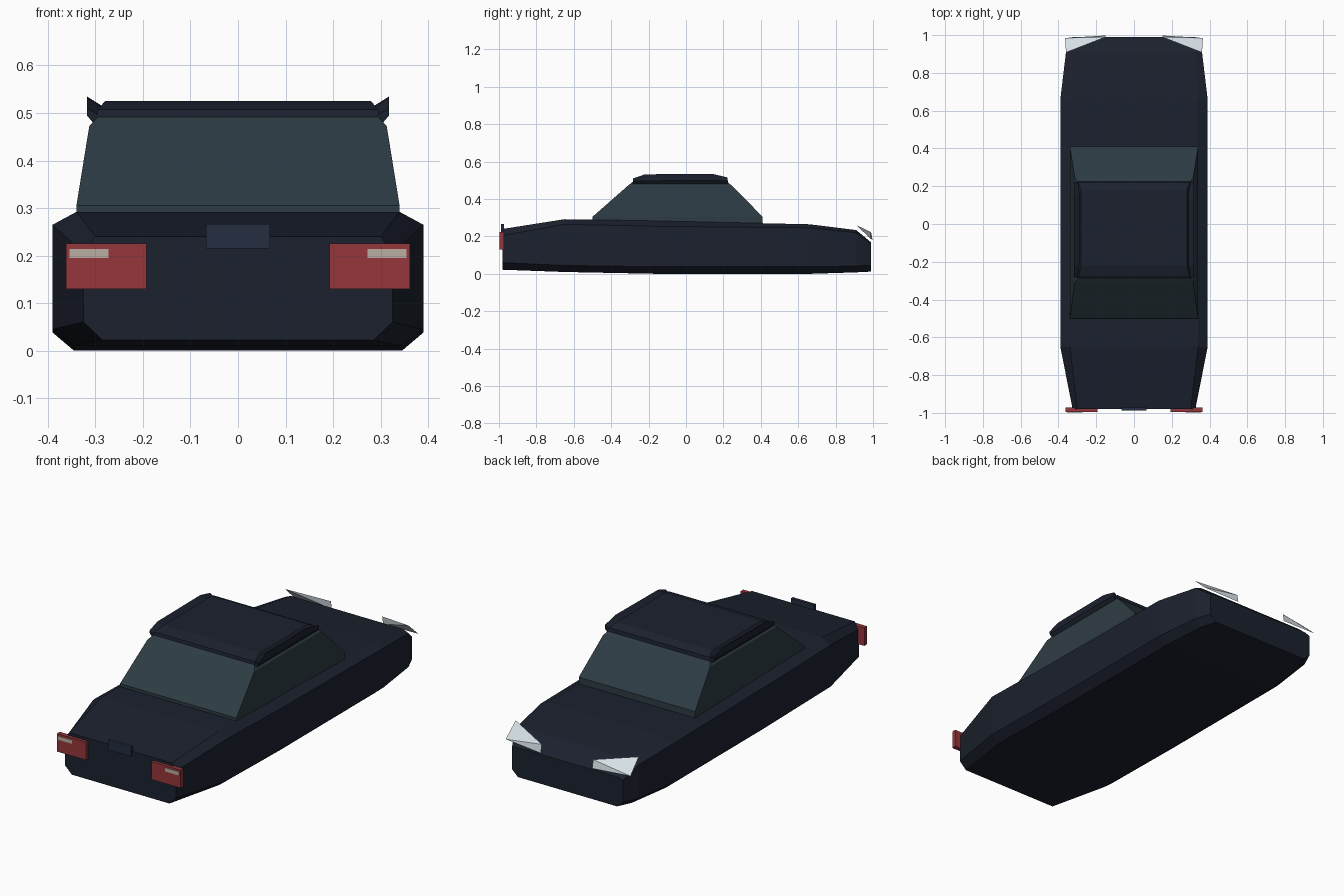
import bpy, bmesh

if "Cube" in bpy.data.objects:
    bpy.data.objects.remove(bpy.data.objects["Cube"])


def material(name, rgb):
    m = bpy.data.materials.new(name)
    m.diffuse_color = (*rgb, 1)
    m.use_nodes = True
    m.node_tree.nodes["Principled BSDF"].inputs["Base Color"].default_value = m.diffuse_color
    return m


PAINT = material("navy_paint", (0.011, 0.015, 0.027))
GLASS = material("dark_glass", (0.026, 0.044, 0.056))
RED = material("red_lens", (0.30, 0.038, 0.045))
CREAM = material("cream_lens", (0.50, 0.42, 0.36))
SILVER = material("silver_lens", (0.68, 0.76, 0.80))
PLATE = material("plate_blue", (0.018, 0.027, 0.050))


def finish(name, bm, mat):
    bmesh.ops.recalc_face_normals(bm, faces=bm.faces)
    mesh = bpy.data.meshes.new(name)
    bm.to_mesh(mesh)
    bm.free()
    mesh.materials.append(mat)
    obj = bpy.data.objects.new(name, mesh)
    bpy.context.collection.objects.link(obj)
    return obj


def loft(name, rings, mat):
    """Skin equal-length rings and cap both ends."""
    bm = bmesh.new()
    vs = [[bm.verts.new(p) for p in r] for r in rings]
    n = len(rings[0])
    for a, b in zip(vs, vs[1:]):
        for i in range(n):
            j = (i + 1) % n
            bm.faces.new((a[i], a[j], b[j], b[i]))
    bm.faces.new(vs[0])
    bm.faces.new(vs[-1])
    return finish(name, bm, mat)


def box(name, x0, x1, y0, y1, z0, z1, mat):
    return loft(name, [[(x0, y, z0), (x1, y, z0), (x1, y, z1), (x0, y, z1)]
                       for y in (y0, y1)], mat)


def rect(y0, y1, w, z):
    return [(-w, y0, z), (w, y0, z), (w, y1, z), (-w, y1, z)]


# Body: octagonal sections along y
# (y, bottom half width, side half width, top half width, bottom, sill, shoulder, top)
stations = [
    (-0.98, 0.285, 0.325, 0.300, 0.022, 0.060, 0.205, 0.240),
    (-0.65, 0.345, 0.390, 0.340, 0.010, 0.045, 0.265, 0.292),
    (-0.15, 0.345, 0.390, 0.340, 0.000, 0.038, 0.254, 0.283),
    (0.66, 0.345, 0.390, 0.340, 0.000, 0.038, 0.246, 0.265),
    (0.91, 0.320, 0.360, 0.325, 0.008, 0.042, 0.220, 0.234),
    (0.99, 0.290, 0.325, 0.300, 0.012, 0.045, 0.160, 0.168),
]
loft("body", [[(-b, y, z0), (b, y, z0), (s, y, z1), (s, y, z2),
               (t, y, z3), (-t, y, z3), (-s, y, z2), (-s, y, z1)]
              for y, b, s, t, z0, z1, z2, z3 in stations], PAINT)

# Glass cabin and painted roof
loft("cabin_glass", [rect(-0.50, 0.41, 0.34, 0.27), rect(-0.50, 0.41, 0.34, 0.305),
                     rect(-0.31, 0.245, 0.313, 0.472),
                     rect(-0.285, 0.22, 0.295, 0.492)], GLASS)
loft("roof", [rect(-0.285, 0.225, 0.298, 0.486), rect(-0.28, 0.222, 0.295, 0.507),
              rect(-0.22, 0.18, 0.28, 0.525)], PAINT)

for side, s in (("right", 1), ("left", -1)):
    # Flared rail along the roof edge
    loft(side + "_roof_rail",
         [[(s * 0.283, y, zt - 0.022), (s * 0.318, y, zt),
           (s * 0.318, y, zt - min(0.035, zt - 0.495)), (s * 0.302, y, 0.476)]
          for y, zt in ((-0.283, 0.510), (-0.22, 0.532), (0.14, 0.535), (0.222, 0.515))],
         PAINT)
    # Red lamps with pale inserts
    box(side + "_red_lamp", s * 0.192, s * 0.362, -0.996, -0.972, 0.13, 0.225, RED)
    box(side + "_lamp_insert", s * 0.272, s * 0.355, -0.998, -0.99, 0.195, 0.214, CREAM)
    # Faceted wedge lamp at the opposite end
    bm = bmesh.new()
    for p in ((0.36, 0.908, 0.262), (0.365, 0.985, 0.19),
              (0.15, 0.998, 0.178), (0.15, 0.99, 0.222)):
        bm.verts.new((s * p[0], p[1], p[2]))
    bmesh.ops.convex_hull(bm, input=bm.verts)
    finish(side + "_silver_lamp", bm, SILVER)

# Small plate between the red lamps
box("plate", -0.067, 0.067, -0.988, -0.972, 0.215, 0.267, PLATE)
